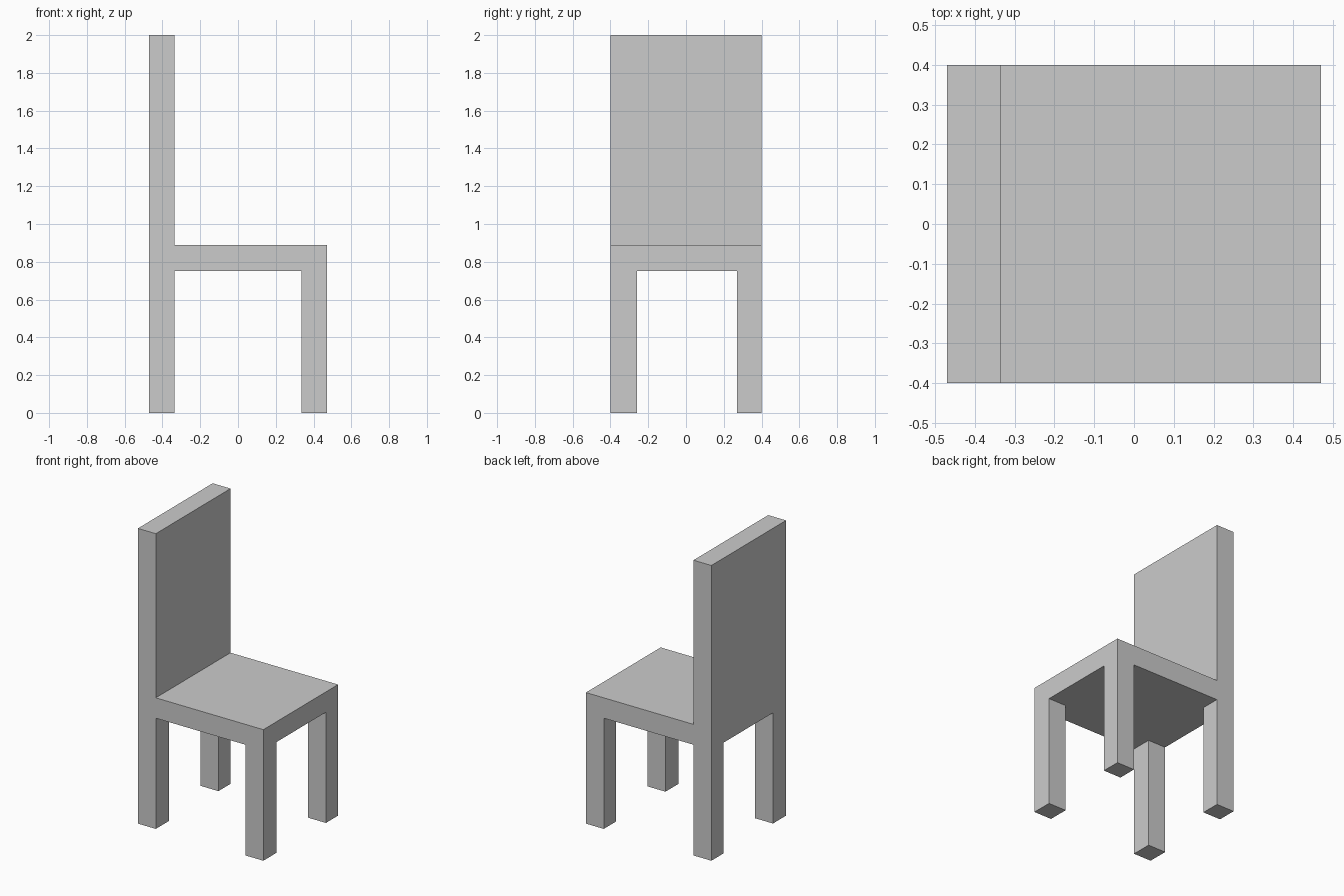
import bpy
import bmesh

if "Cube" in bpy.data.objects:
    bpy.data.objects.remove(bpy.data.objects["Cube"])

XS = (-0.47, -0.336, 0.336, 0.47)   # back post | span | front post
YS = (-0.40, -0.26, 0.27, 0.40)
SEAT_BOTTOM, SEAT_TOP, BACK_TOP = 0.75, 0.888, 2.0


def extrude(bm, faces, z):
    """Extrude faces vertically so that their new caps lie at height z."""
    result = bmesh.ops.extrude_face_region(bm, geom=faces)
    for item in result["geom"]:
        if isinstance(item, bmesh.types.BMVert):
            item.co.z = z


def level_faces(bm, z, test):
    """Horizontal faces at height z whose centre passes the test."""
    return [f for f in bm.faces
            if all(abs(v.co.z - z) < 1e-4 for v in f.verts)
            and test(f.calc_center_median())]


bm = bmesh.new()

# Seat slab: a 3 x 3 grid thickened upward
grid = [[bm.verts.new((x, y, SEAT_BOTTOM)) for y in YS] for x in XS]
cells = [bm.faces.new((grid[i][j], grid[i + 1][j], grid[i + 1][j + 1], grid[i][j + 1]))
         for i in range(3) for j in range(3)]
extrude(bm, cells, SEAT_TOP)

# Legs: corner cells pulled down to the floor
extrude(bm, level_faces(bm, SEAT_BOTTOM,
                        lambda c: abs(c.x) > 0.336 and not -0.26 < c.y < 0.27), 0.0)

# Backrest: rear row pulled up
extrude(bm, level_faces(bm, SEAT_TOP, lambda c: c.x < -0.336), BACK_TOP)

# Clean flat surfaces
bmesh.ops.recalc_face_normals(bm, faces=bm.faces[:])
bmesh.ops.dissolve_limit(bm, angle_limit=0.01, verts=bm.verts[:], edges=bm.edges[:])

mesh = bpy.data.meshes.new("chair")
bm.to_mesh(mesh)
bm.free()
bpy.context.collection.objects.link(bpy.data.objects.new("chair", mesh))
